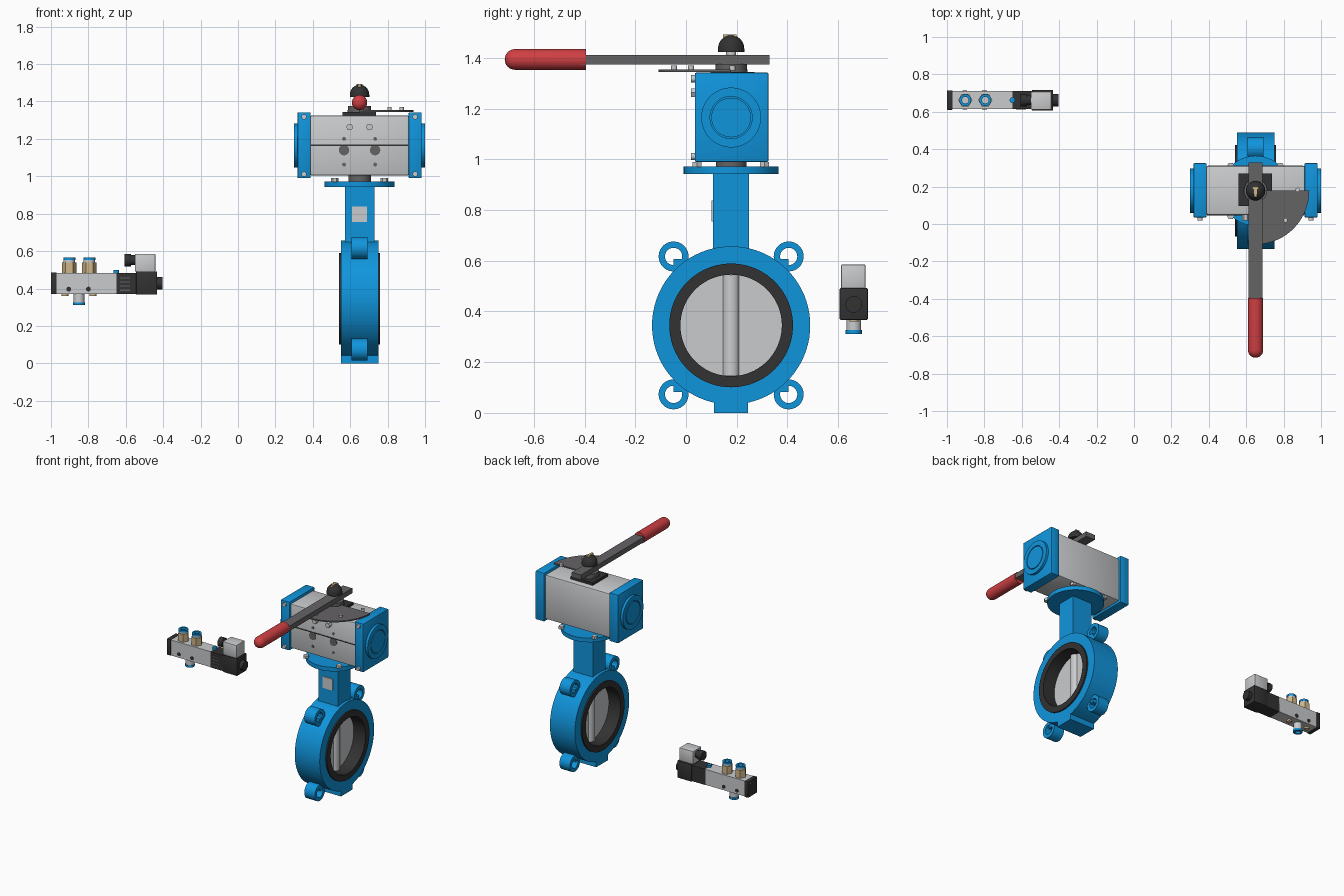
import bpy, bmesh
from math import sin, cos, radians, pi
from mathutils import Matrix, Vector

cube = bpy.data.objects.get("Cube")
if cube:
    bpy.data.objects.remove(cube, do_unlink=True)


def material(name, r, g, b):
    m = bpy.data.materials.new(name)
    m.use_nodes = True
    m.diffuse_color = (r, g, b, 1)
    m.node_tree.nodes["Principled BSDF"].inputs["Base Color"].default_value = (r, g, b, 1)
    return m


BLUE = material("blue paint", 0.005, 0.3, 0.72)
GREY = material("light grey metal", 0.59, 0.6, 0.61)
STEEL = material("dark grey steel", 0.13, 0.125, 0.13)
BLACK = material("black rubber", 0.032, 0.032, 0.033)
RED = material("red grip", 0.62, 0.05, 0.055)
BRASS = material("brass", 0.62, 0.47, 0.25)

AXES = {"z": Matrix.Identity(4), "x": Matrix.Rotation(pi / 2, 4, "Y"),
        "y": Matrix.Rotation(-pi / 2, 4, "X")}
parts = []


def finish(name, bm, mat, matrix=None):
    bmesh.ops.recalc_face_normals(bm, faces=bm.faces)
    mesh = bpy.data.meshes.new(name)
    bm.to_mesh(mesh)
    bm.free()
    if matrix:
        mesh.transform(matrix)
    mesh.materials.append(mat)
    ob = bpy.data.objects.new(name, mesh)
    bpy.context.collection.objects.link(ob)
    parts.append(ob)
    return ob


def box(name, mat, x, y, z, bevel=0):
    """Box from (min, max) ranges."""
    bm = bmesh.new()
    bmesh.ops.create_cube(bm, size=1)
    for v in bm.verts:
        v.co = [(a + b) / 2 + c * (b - a) for (a, b), c in zip((x, y, z), v.co)]
    if bevel:
        bmesh.ops.bevel(bm, geom=bm.edges[:], offset=bevel, segments=2,
                        profile=0.5, affect="EDGES")
    return finish(name, bm, mat)


def lathe(name, mat, profile, loc, axis="z", sides=48, closed=False):
    """Spin (radius, height) points round an axis; closed makes a ring."""
    bm = bmesh.new()
    vs = [bm.verts.new((r, 0, h)) for r, h in profile]
    pairs = list(zip(vs, vs[1:])) + ([(vs[-1], vs[0])] if closed else [])
    edges = [bm.edges.new(p) for p in pairs]
    bmesh.ops.spin(bm, geom=vs + edges, axis=(0, 0, 1), cent=(0, 0, 0),
                   angle=2 * pi, steps=sides, use_duplicate=False)
    bmesh.ops.remove_doubles(bm, verts=bm.verts, dist=0.0001)
    return finish(name, bm, mat, Matrix.Translation(Vector(loc)) @ AXES[axis])


def cyl(name, mat, r, start, length, axis="z", sides=48):
    return lathe(name, mat, [(0, 0), (r, 0), (r, length), (0, length)], start, axis, sides)


def ring(name, mat, r_in, r_out, start, length, axis="z", sides=48):
    return lathe(name, mat, [(r_in, 0), (r_out, 0), (r_out, length), (r_in, length)],
                 start, axis, sides, True)


CX, CY, CZ = 0.65, 0.178, 0.345

# Butterfly valve body, seat and disc
ring("valve_body", BLUE, 0.235, 0.312, (0.55, CY, CZ), 0.2, "x", 80)
ring("valve_seat", BLACK, 0.2, 0.244, (0.54, CY, CZ), 0.22, "x", 80)
cyl("valve_disc", GREY, 0.202, (0.635, CY, CZ), 0.03, "x", 80)
cyl("disc_shaft", GREY, 0.035, (CX, CY, 0.147), 0.396)
box("valve_foot", BLUE, (0.55, 0.75), (0.11, 0.245), (0, 0.09))

# Lugs with webs back to the body
for sy in (-1, 1):
    for sz in (-1, 1):
        y, z = CY + sy * 0.227, CZ + sz * 0.272
        ring("body_lug", BLUE, 0.034, 0.059, (0.608, y, z), 0.084, "x", 40)
        box("lug_web", BLUE, (0.61, 0.69), sorted((y, y - sy * 0.09)),
            sorted((z - sz * 0.01, z - sz * 0.09)))

# Neck, label and mounting flange
box("valve_neck", BLUE, (0.573, 0.73), (0.107, 0.248), (0.62, 0.95))
box("neck_label", GREY, (0.61, 0.69), (0.1, 0.108), (0.755, 0.838))
cyl("mounting_flange", BLUE, 0.187, (CX, CY, 0.942), 0.03, sides=64)
for x in (0.517, 0.783):
    for y in (0.043, 0.31):
        cyl("flange_bolt", GREY, 0.02, (x, y, 0.97), 0.02, sides=6)
cyl("drive_stem", STEEL, 0.06, (CX, CY, 0.965), 0.05)

# Actuator housing and end caps
box("actuator_body", GREY, (0.385, 0.915), (0.048, 0.312), (1.003, 1.326), 0.012)
box("body_groove", BLACK, (0.39, 0.91), (0.045, 0.05), (1.163, 1.169))
for side in (-1, 1):
    x = CX + side * 0.297
    box("end_cap", BLUE, (x - 0.035, x + 0.035), (0.035, 0.325), (0.99, 1.342), 0.005)
    lathe("cap_boss", BLUE, [(0, 0), (0.118, 0), (0.118, 0.018), (0.083, 0.018),
                             (0.083, 0.01), (0.078, 0.01), (0.078, 0.018), (0, 0.018)],
          (0, 0, 0), "z", 64).data.transform(
              Matrix.Translation((CX + side * 0.332, 0.178, 1.165))
              @ Matrix.Rotation(side * pi / 2, 4, "Y"))
    for z in (1.012, 1.318):
        cyl("cap_screw", GREY, 0.014, (x, 0.02, z), 0.02, "y", 16)

    # Front ports and stop bolts
    px = CX + side * 0.083
    cyl("air_port", STEEL, 0.028, (px, 0.045, 1.14), 0.005, "y", 24)
    for z in (1.2, 1.063):
        cyl("port_screw_hole", STEEL, 0.01, (px, 0.045, z), 0.005, "y", 16)
    cyl("stop_bolt", GREY, 0.019, (CX + side * 0.053, 0.02, 1.263), 0.03, "y", 6)

# Indicator base and quadrant plate
box("indicator_base", BLACK, (0.56, 0.737), (0.097, 0.27), (1.322, 1.345))
bm = bmesh.new()
outline = [(0.287, a) for a in range(-90, 1, 5)] + [(0.065, a) for a in range(0, 271, 10)]
face = bm.faces.new([bm.verts.new((CX + r * cos(radians(a)), CY + r * sin(radians(a)), 1.345))
                     for r, a in outline])
top = bmesh.ops.extrude_face_region(bm, geom=[face])["geom"]
bmesh.ops.translate(bm, vec=(0, 0, 0.009),
                    verts=[v for v in top if isinstance(v, bmesh.types.BMVert)])
finish("quadrant_plate", bm, STEEL)
for x, y in ((0.875, 0.183), (0.81, 0.02), (0.66, -0.047)):
    cyl("quadrant_bolt", GREY, 0.012, (x, y, 1.35), 0.02, sides=12)
cyl("lever_hub", STEEL, 0.062, (CX, CY, 1.35), 0.027)

# Hand lever, grip and knob
box("hand_lever", STEEL, (0.613, 0.687), (-0.42, 0.33), (1.375, 1.411))
grip = [(0, -0.715)] + [(0.041 * sin(radians(a)), -0.674 - 0.041 * cos(radians(a)))
                        for a in range(15, 91, 15)] + [(0.041, -0.395), (0, -0.395)]
lathe("lever_grip", RED, grip, (CX, 0, 1.394), "y", 32)
cyl("knob_post", GREY, 0.02, (CX, CY, 1.405), 0.025, sides=24)
dome = [(0, 0), (0.052, 0)] + [(0.052 * cos(radians(a)), 0.012 + 0.054 * sin(radians(a)))
                               for a in range(0, 90, 15)] + [(0, 0.066)]
lathe("lever_knob", BLACK, dome, (CX, CY, 1.424), "z", 32)
box("knob_pointer", BRASS, (0.642, 0.658), (0.145, 0.2), (1.476, 1.493))
box("knob_pointer_bar", BRASS, (0.634, 0.666), (0.187, 0.2), (1.476, 1.493))

# Pilot valve block and end plate
VY = 0.662
box("pilot_block", GREY, (-0.972, -0.65), (0.614, 0.71), (0.372, 0.484))
box("pilot_end_plate", BLACK, (-1, -0.97), (0.61, 0.715), (0.37, 0.487), 0.004)
for y in (0.63, 0.694):
    for z in (0.39, 0.467):
        cyl("end_plate_screw", GREY, 0.009, (-1, y, z), 0.01, "x", 12)
for x in (-0.905, -0.8):
    for y in (0.611, 0.708):
        cyl("block_hole", BLACK, 0.013, (x, y, 0.397), 0.005, "y", 16)

# Push-in hose fittings
for x in (-0.902, -0.795):
    cyl("fitting_hex", BRASS, 0.038, (x, VY, 0.48), 0.06, sides=6)
    ring("fitting_collar", GREY, 0.018, 0.03, (x, VY, 0.535), 0.018, sides=32)
    ring("fitting_release", BLUE, 0.018, 0.032, (x, VY, 0.552), 0.014, sides=32)
    cyl("fitting_bore", GREY, 0.019, (x, VY, 0.54), 0.003, sides=24)
cyl("lower_fitting", GREY, 0.029, (-0.85, VY, 0.325), 0.05, sides=32)
ring("lower_release", BLUE, 0.018, 0.032, (-0.85, VY, 0.311), 0.015, sides=32)
for x in (-0.925, -0.775):
    cyl("exhaust_port", BRASS, 0.018, (x, VY, 0.36), 0.015, sides=16)

# Solenoid, vents, override button and end nut
box("solenoid_base", BLACK, (-0.652, -0.54), (0.614, 0.71), (0.37, 0.484))
box("solenoid_coil", BLACK, (-0.545, -0.432), (0.606, 0.717), (0.367, 0.492), 0.004)
for i in range(4):
    z = 0.388 + i * 0.022
    box("vent_slot", STEEL, (-0.632, -0.578), (0.611, 0.616), (z, z + 0.006))
cyl("override_button", BLUE, 0.015, (-0.65, VY, 0.48), 0.02, sides=20)
cyl("coil_nut", BLACK, 0.033, (-0.435, VY, 0.428), 0.03, "x", 24)

# Electrical plug and cable gland
box("plug_housing", GREY, (-0.552, -0.442), (0.612, 0.708), (0.49, 0.585), 0.004)
cyl("cable_gland", BLACK, 0.033, (-0.607, VY, 0.552), 0.035, "x", 12)
cyl("gland_neck", BLACK, 0.026, (-0.575, VY, 0.552), 0.03, "x", 24)

# Smooth round surfaces, keep edges sharp
bpy.ops.object.select_all(action="DESELECT")
for ob in parts:
    ob.select_set(True)
bpy.context.view_layer.objects.active = parts[0]
bpy.ops.object.shade_smooth_by_angle(angle=radians(32))
